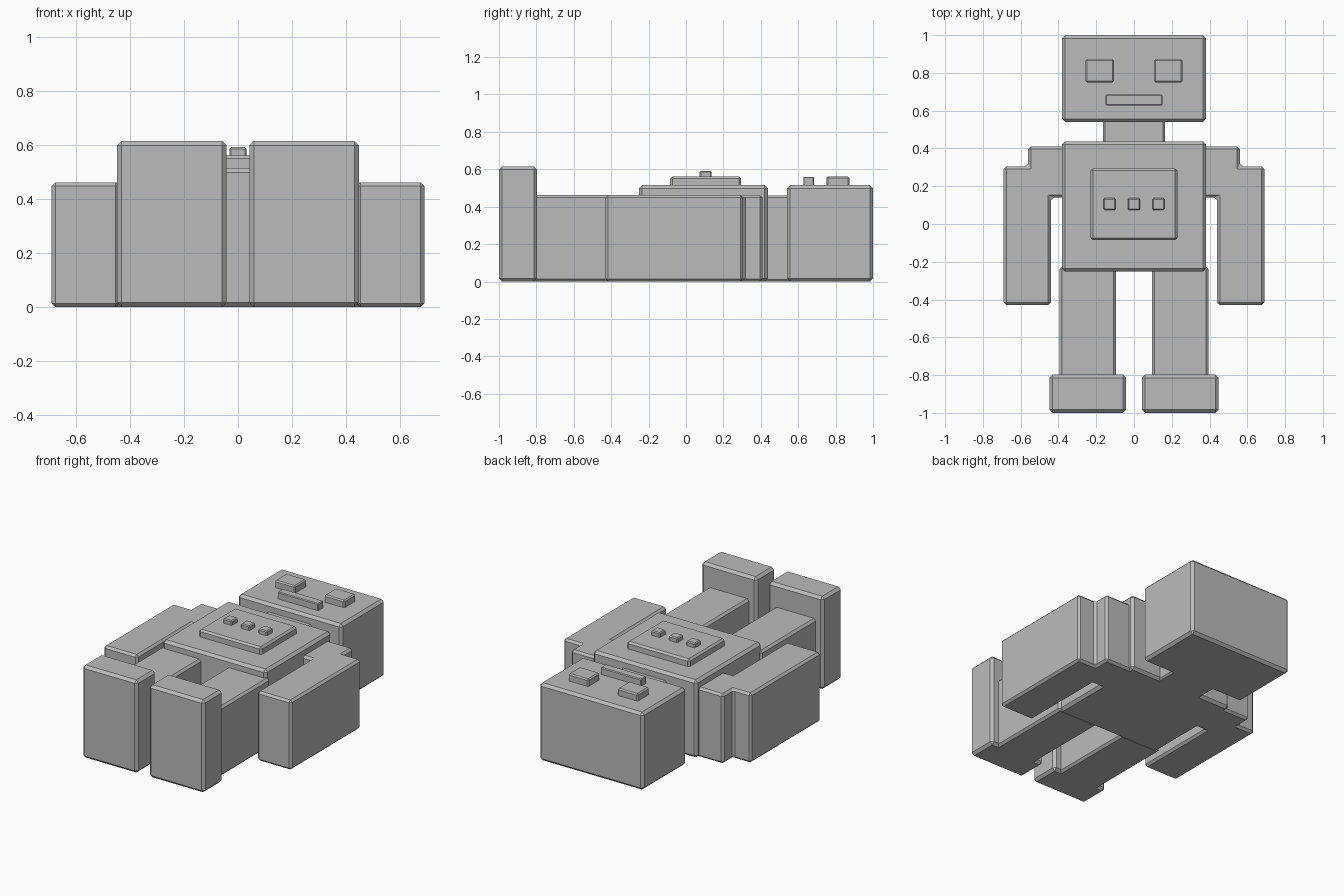
import bpy
import bmesh

cube = bpy.data.objects.get("Cube")
if cube:
    bpy.data.objects.remove(cube, do_unlink=True)

grey = bpy.data.materials.new("plain_grey")
grey.use_nodes = True
colour = (0.5, 0.5, 0.5, 1)
grey.diffuse_color = colour
grey.node_tree.nodes["Principled BSDF"].inputs["Base Color"].default_value = colour


def prism(name, outline, z0, z1, bevel):
    """Extrude a flat outline upwards and chamfer its edges."""
    bm = bmesh.new()
    face = bm.faces.new([bm.verts.new((x, y, z0)) for x, y in outline])
    top = bmesh.ops.extrude_face_region(bm, geom=[face])["geom"]
    verts = [v for v in top if isinstance(v, bmesh.types.BMVert)]
    bmesh.ops.translate(bm, verts=verts, vec=(0, 0, z1 - z0))
    bmesh.ops.recalc_face_normals(bm, faces=bm.faces)
    mesh = bpy.data.meshes.new(name)
    bm.to_mesh(mesh)
    bm.free()
    mesh.materials.append(grey)
    obj = bpy.data.objects.new(name, mesh)
    bpy.context.collection.objects.link(obj)
    mod = obj.modifiers.new("chamfer", "BEVEL")
    mod.width = bevel
    mod.segments = 1
    mod.limit_method = "ANGLE"
    return obj


def block(name, x0, x1, y0, y1, z0, z1, bevel=0.017):
    return prism(name, [(x0, y0), (x1, y0), (x1, y1), (x0, y1)], z0, z1, bevel)


# Head, neck and torso
block("head", -0.382, 0.382, 0.54, 1.0, 0, 0.515)
block("neck", -0.163, 0.163, 0.40, 0.58, 0, 0.46, 0.01)
block("torso", -0.382, 0.382, -0.252, 0.438, 0, 0.515)

# Face details
block("mouth", -0.15, 0.15, 0.627, 0.685, 0.49, 0.56, 0.005)

# Chest panel with its buttons
block("chest_panel", -0.23, 0.23, -0.085, 0.295, 0.49, 0.562, 0.012)
for i in (-1, 0, 1):
    x = i * 0.129
    block("chest_button", x - 0.032, x + 0.032, 0.073, 0.137, 0.54, 0.592, 0.006)

# Limbs and eyes, one set per side
arm = [(0.34, 0.41), (0.56, 0.41), (0.56, 0.305), (0.69, 0.305),
       (0.69, -0.43), (0.44, -0.43), (0.44, 0.14), (0.34, 0.14)]
for side, s in (("left", 1), ("right", -1)):
    prism(side + "_arm", [(s * x, y) for x, y in arm], 0, 0.462, 0.014)
    block(side + "_leg", s * 0.095, s * 0.395, -0.85, -0.225, 0, 0.462, 0.014)
    block(side + "_foot", s * 0.042, s * 0.448, -1.0, -0.797, 0, 0.615)
    block(side + "_eye", s * 0.107, s * 0.256, 0.75, 0.873, 0.49, 0.562, 0.008)
